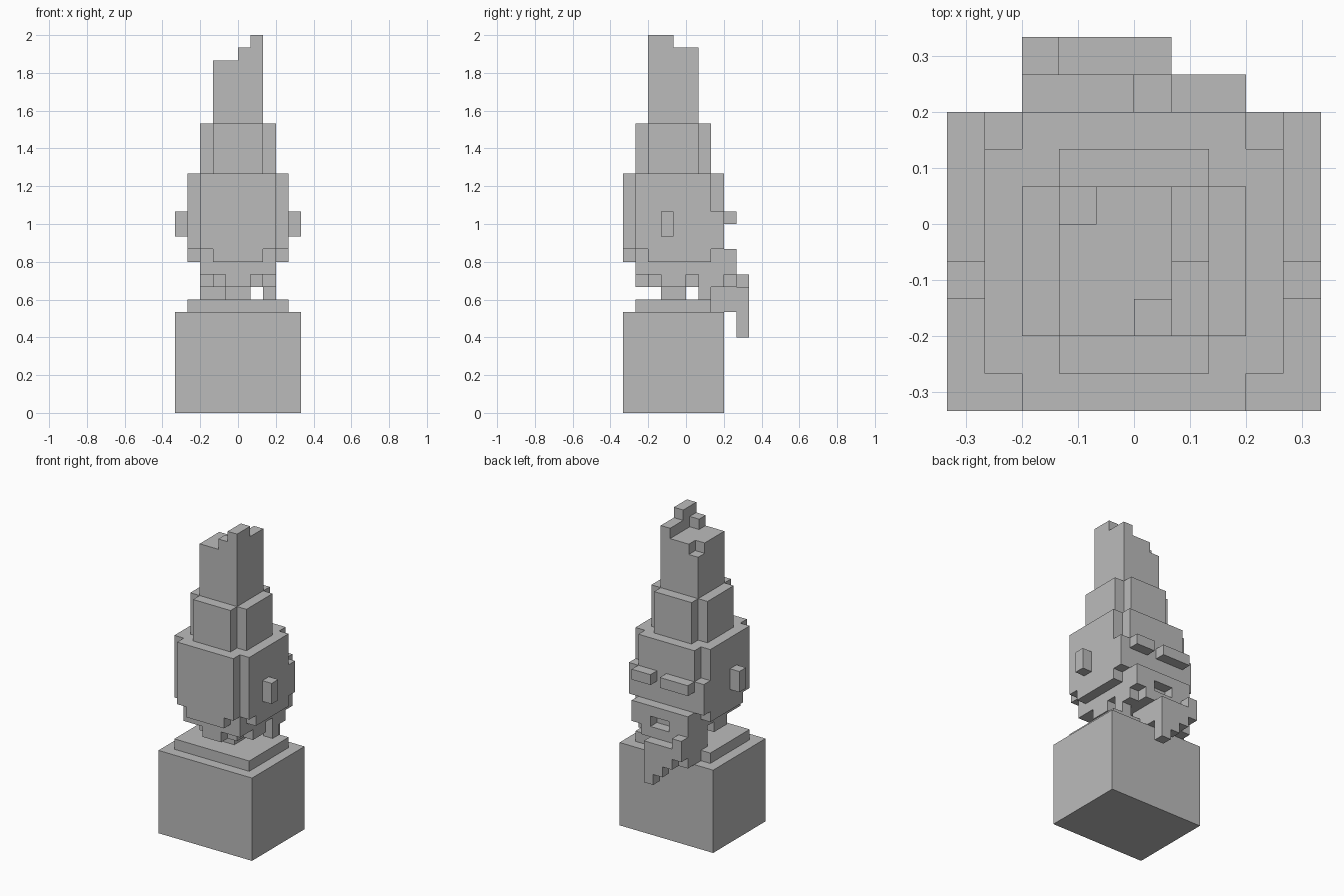
import bpy, bmesh
from mathutils import Vector

cube = bpy.data.objects.get("Cube")
if cube:
    bpy.data.objects.remove(cube, do_unlink=True)

U = 1 / 15  # size of one block

stone = bpy.data.materials.new("grey stone")
stone.use_nodes = True
GREY = (0.5, 0.5, 0.5, 1)
stone.diffuse_color = GREY
stone.node_tree.nodes["Principled BSDF"].inputs["Base Color"].default_value = GREY

parts = {}
filled = set()


def box(x0, x1, y0, y1, z0, z1):
    return {(x, y, z) for x in range(x0, x1) for y in range(y0, y1) for z in range(z0, z1)}


def mirror(cells):
    return cells | {(-x - 1, y, z) for x, y, z in cells}


def part(name, cells):
    parts[name] = cells - filled
    filled.update(cells)


def rounded(w, y0, y1, z0, z1):
    """Block with its four upright corners cut in by one step."""
    return box(-w, w, y0 + 1, y1 - 1, z0, z1) | box(1 - w, w - 1, y0, y1, z0, z1)


# Plinth
part("plinth", box(-5, 5, -5, 3, 0, 8))
part("plinth_step", box(-4, 4, -4, 2, 8, 9))

# Head with cheeks, stepped underside and ears
head = rounded(4, -5, 3, 12, 19) | mirror(box(3, 4, 2, 3, 13, 16))
head -= mirror(box(3, 4, -4, -3, 12, 13) | box(2, 3, -5, -4, 12, 13))
part("head", head)
part("ears", mirror(box(4, 5, -2, -1, 14, 16)))
part("brows", box(1, 3, 3, 4, 15, 16) | box(-3, 0, 3, 4, 15, 16))

# Jaw and neck, tapering downwards
jaw = box(-3, 3, -4, 3, 11, 12) | box(-3, 3, -2, 3, 10, 11)
jaw |= box(-2, 2, -3, -2, 10, 11) | box(-1, 1, -4, -3, 10, 11)
jaw -= mirror(box(2, 3, 0, 1, 10, 11))
part("jaw", jaw)
part("neck", box(-1, 1, -2, 0, 9, 10))
part("neck_posts", box(-3, 1, 1, 2, 9, 10) | box(2, 3, 1, 2, 9, 10))

# Beard with the mouth opening and a stepped tip
beard = box(-3, 1, 2, 3, 8, 10) | box(-3, 1, 3, 4, 8, 13)
beard |= box(1, 2, 3, 4, 10, 13) | box(2, 3, 3, 4, 11, 13)
beard -= box(-1, 1, 3, 4, 11, 12)
part("beard", beard)
tip = box(-3, -2, 4, 5, 10, 11)
for i in range(4):
    tip |= box(-i, 1 - i, 4, 5, 6 + i, 10)
part("beard_tip", tip)

# Tall headdress with a broken top
part("headdress_band", rounded(3, -4, 2, 19, 23))
crown = box(-2, 2, -3, 1, 23, 28) - box(-2, -1, 0, 1, 27, 28)
crown |= box(1, 2, -3, 1, 28, 29) | box(1, 2, -3, -1, 29, 30) | box(0, 1, -3, -2, 28, 29)
part("headdress_crown", crown)


def build(name, cells):
    """Skin the outside of a set of blocks and merge coplanar faces."""
    bm = bmesh.new()
    verts = {}
    for c in sorted(cells):
        for axis in range(3):
            for side in (0, 1):
                n = list(c)
                n[axis] += 2 * side - 1
                if tuple(n) in filled:
                    continue
                ring = []
                for a, b in ((0, 0), (1, 0), (1, 1), (0, 1)):
                    p = list(c)
                    p[axis] += side
                    p[(axis + 1) % 3] += a
                    p[(axis + 2) % 3] += b
                    p = tuple(p)
                    if p not in verts:
                        verts[p] = bm.verts.new(Vector(p) * U)
                    ring.append(verts[p])
                bm.faces.new(ring if side else ring[::-1])
    bmesh.ops.dissolve_limit(bm, angle_limit=0.01, verts=bm.verts[:], edges=bm.edges[:])
    mesh = bpy.data.meshes.new(name)
    bm.to_mesh(mesh)
    bm.free()
    mesh.materials.append(stone)
    bpy.context.scene.collection.objects.link(bpy.data.objects.new(name, mesh))


for name, cells in parts.items():
    build(name, cells)
